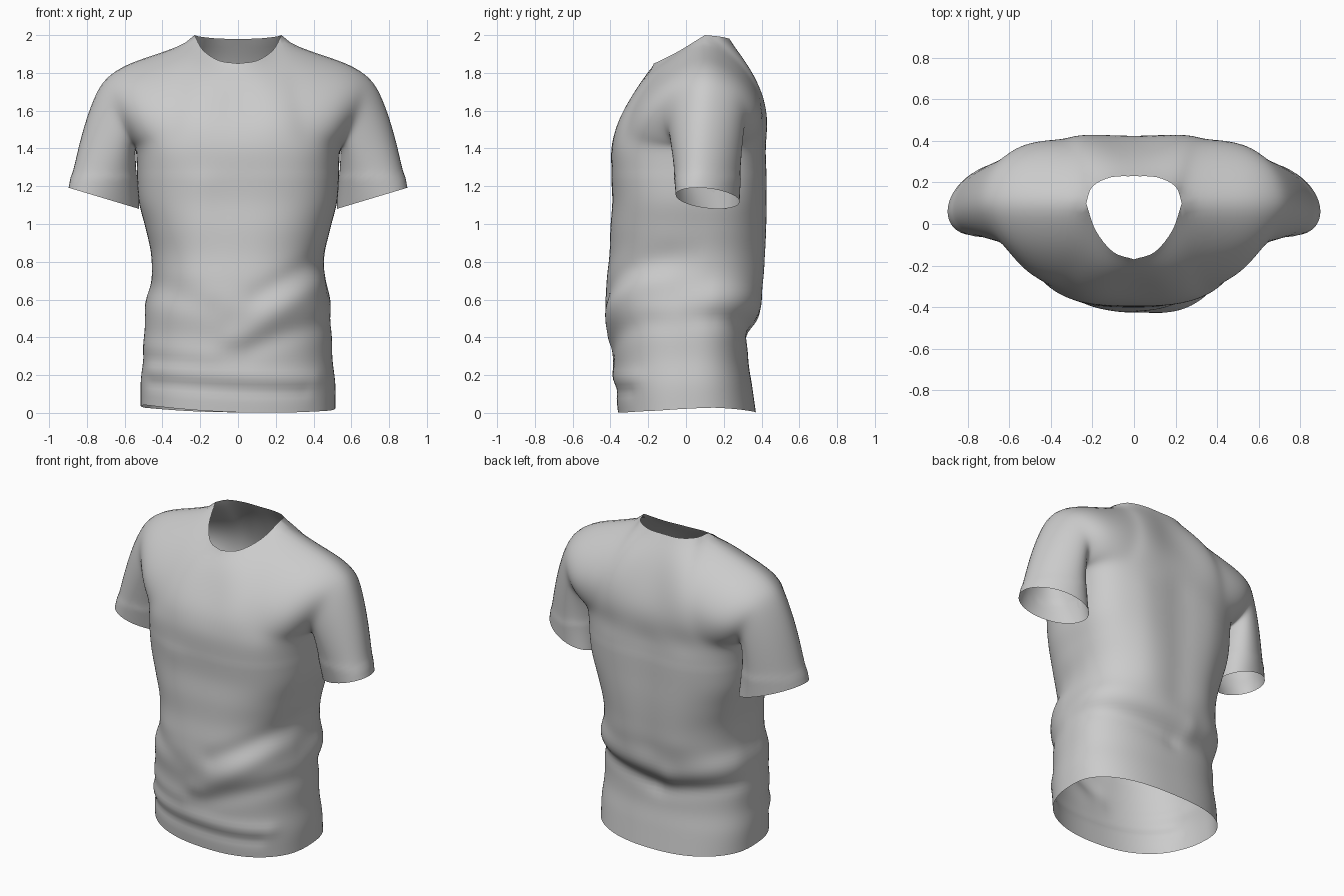
import bpy, bmesh, math
from mathutils import Vector

if "Cube" in bpy.data.objects:
    bpy.data.objects.remove(bpy.data.objects["Cube"])

N = 30      # columns per quarter of the body
M = 22      # rows from armpit level to shoulder
ROWS = 56   # rows from hem to armpit level
S = 22      # rings along a sleeve


def spline(pts, t):
    """Smooth curve through evenly spaced points, t in 0..1."""
    pts = [Vector(p) for p in pts]
    f = min(max(t, 0), 1) * (len(pts) - 1)
    i = min(int(f), len(pts) - 2)
    f -= i
    b, c = pts[i], pts[i + 1]
    a = pts[i - 1] if i else b * 2 - c
    d = pts[i + 2] if i + 2 < len(pts) else c * 2 - b
    return 0.5 * (2 * b + (c - a) * f + (2 * a - 5 * b + 4 * c - d) * f**2
                  + (3 * b - a - 3 * c + d) * f**3)


# Body profile every 0.14 in height: half width, front y, back y
PROFILE = [(.515, -.36, .37), (.515, -.375, .35), (.50, -.385, .33), (.497, -.40, .335),
           (.49, -.425, .385), (.46, -.42, .415), (.46, -.405, .425), (.49, -.40, .43),
           (.525, -.39, .43), (.535, -.395, .43), (.54, -.40, .425)]


def body_point(u, z, front):
    w, yf, yb = spline(PROFILE, z / 1.4)
    yc = 0.02 + 0.08 * (z / 1.4) ** 2
    a = u * math.pi / 2
    k = min(max((z - 0.7) / 0.7, 0), 1)
    e = 2 / (2.4 + 0.5 * k * k * (3 - 2 * k))     # squarer section at the chest
    depth = (yf if front else yb) - yc
    return Vector((w * math.sin(a) ** e, yc + depth * max(math.cos(a), 0) ** e, z))


# Boundary curves of the upper panels: centre line, armhole, neckline; then the shoulder
PANEL = {
    True: ([(0, -.40, 1.4), (0, -.365, 1.52), (0, -.30, 1.64), (0, -.232, 1.76), (0, -.17, 1.85)],
           [(.54, .10, 1.4), (.56, -.04, 1.43), (.605, -.105, 1.54), (.675, -.045, 1.69), (.725, .10, 1.775)],
           [(0, -.17, 1.85), (.10, -.135, 1.865), (.185, -.03, 1.92), (.23, .10, 2.0)]),
    False: ([(0, .425, 1.4), (0, .42, 1.55), (0, .37, 1.7), (0, .305, 1.85), (0, .23, 1.98)],
            [(.54, .10, 1.4), (.565, .235, 1.43), (.615, .32, 1.55), (.685, .265, 1.69), (.725, .10, 1.775)],
            [(0, .23, 1.98), (.11, .225, 1.982), (.20, .18, 1.992), (.23, .10, 2.0)])}
SHOULDER = [(.23, .10, 2.0), (.40, .10, 1.935), (.55, .10, 1.885), (.65, .10, 1.835), (.725, .10, 1.775)]


def panel_point(u, v, front):
    """Blend the four boundary curves of a half panel."""
    centre, armhole, neck = PANEL[front]
    k = 0.4
    top = lambda s: spline(neck, s / k) if s <= k else spline(SHOULDER, (s - k) / (1 - k))
    c0, c1, a0, a1 = map(Vector, (centre[0], centre[-1], armhole[0], armhole[-1]))
    p = (spline(centre, v) * (1 - u) + spline(armhole, v) * u
         + body_point(u, 1.4, front) * (1 - v) + top(u) * v
         - (c0 * (1 - u) * (1 - v) + a0 * u * (1 - v) + c1 * (1 - u) * v + a1 * u * v))
    # round the panel over the collar bone and shoulder blade
    bulge = math.sin(math.pi * u) ** 1.5 * math.sin(math.pi * v) ** 1.5
    p.y += (-0.035 if front else 0.035) * bulge
    p.x += 0.015 * bulge
    return p


bm = bmesh.new()


def add_grid(rows, flip):
    """Skin rows of points on +x and mirror them to -x."""
    for sx in (1, -1):
        vs = [[bm.verts.new((p.x * sx, p.y, p.z)) for p in r] for r in rows]
        for r0, r1 in zip(vs, vs[1:]):
            for i in range(len(r0) - 1):
                q = [r0[i], r0[i + 1], r1[i + 1], r1[i]]
                bm.faces.new(q if (sx > 0) != flip else q[::-1])


# Lower body and upper front / back panels
for front in (True, False):
    rows = [[body_point(i / N, 1.4 * j / ROWS, front) for i in range(N + 1)] for j in range(ROWS + 1)]
    rows += [[panel_point(i / N, j / M, front) for i in range(N + 1)] for j in range(1, M + 1)]
    add_grid(rows, not front)

# Sleeves: armhole loop (armpit, front, shoulder, back) swept to a tilted cuff
hole = [spline(PANEL[True][1], j / M) for j in range(M)]
hole += [spline(PANEL[False][1], 1 - j / M) for j in range(M + 1)]
sleeve = []
for s in range(S + 1):
    t = s / S
    ring = []
    for j, p in enumerate(hole):
        a = math.pi * j / M
        ca, sa = math.cos(a), math.sin(a)
        cx, cy = -ca, -sa
        cuff = Vector((.71 + .187 * cx, .115 - .055 * cx + .16 * cy, 1.136 + .056 * cx))
        q = p.lerp(cuff, t)
        up = (1 - ca) / 2
        hump = math.sin(math.pi * t ** 0.75)
        q += Vector((.022, 0, .012)) * up ** 2 * hump
        ring.append(q)
    sleeve.append(ring)
add_grid(sleeve, True)

# Weld and relax the shoulder seams
bmesh.ops.remove_doubles(bm, verts=bm.verts[:], dist=0.0006)
inner = [v for v in bm.verts if not v.is_boundary and v.co.z > 1.25]
for _ in range(12):
    bmesh.ops.smooth_vert(bm, verts=inner, factor=0.5, use_axis_x=True, use_axis_y=True, use_axis_z=True)
bmesh.ops.recalc_face_normals(bm, faces=bm.faces[:])
bm.normal_update()

# Cloth folds: side (-1 front, 1 back), x0, z0, x1, z1, width, height
FOLDS = [(-1, .0, .40, .40, .68, .075, .018), (-1, -.05, .30, .45, .48, .06, -.010),
         (-1, -.45, .21, .40, .18, .045, .010), (-1, -.45, .13, .35, .11, .035, -.008),
         (-1, -.48, .34, -.05, .29, .06, .009), (-1, .10, .62, .48, .83, .06, -.012),
         (-1, -.48, .68, -.15, .55, .07, -.009), (-1, -.25, .75, -.20, 1.2, .09, .008),
         (1, .48, .50, .0, .41, .055, -.016), (1, .45, .62, -.10, .52, .08, .014),
         (1, -.48, .46, -.05, .39, .055, -.012), (1, -.48, .60, -.15, .50, .07, .010),
         (1, .0, .70, .0, 1.35, .10, -.012), (1, .22, .75, .26, 1.3, .09, .006),
         (1, -.22, .75, -.26, 1.3, .09, .006)]
moves = []
for v in bm.verts:
    x, y, z = v.co
    if z > 1.55 or abs(x) > .57 or (z > 1.0 and abs(x) > .5):
        continue
    d = 0
    for side, x0, z0, x1, z1, w, h in FOLDS:
        depth = (y - .03) * side + .08
        if depth > 0:
            a, b, p = Vector((x0, z0)), Vector((x1, z1)), Vector((x, z))
            t = min(max((p - a).dot(b - a) / (b - a).length_squared, 0), 1)
            r = (p - a.lerp(b, t)).length / w
            d += h * math.exp(-r * r) * min(1, depth / .2)
    out = Vector((x, y - .03, 0)).normalized()
    n = v.normal if v.normal.dot(out) > 0 else -v.normal
    moves.append((v, n * d))
for v, m in moves:
    v.co += m

# Slightly uneven hem
for v in bm.verts:
    if v.co.z < 0.4:
        x, y, z = v.co
        front = min(max((.15 - y) / .3, 0), 1)
        v.co.z += (.003 + .10 * x * x - .03 * x * front) * (1 - z / 0.4)

mesh = bpy.data.meshes.new("t_shirt")
bm.to_mesh(mesh)
bm.free()
shirt = bpy.data.objects.new("t_shirt", mesh)
bpy.context.collection.objects.link(shirt)
mesh.shade_smooth()
